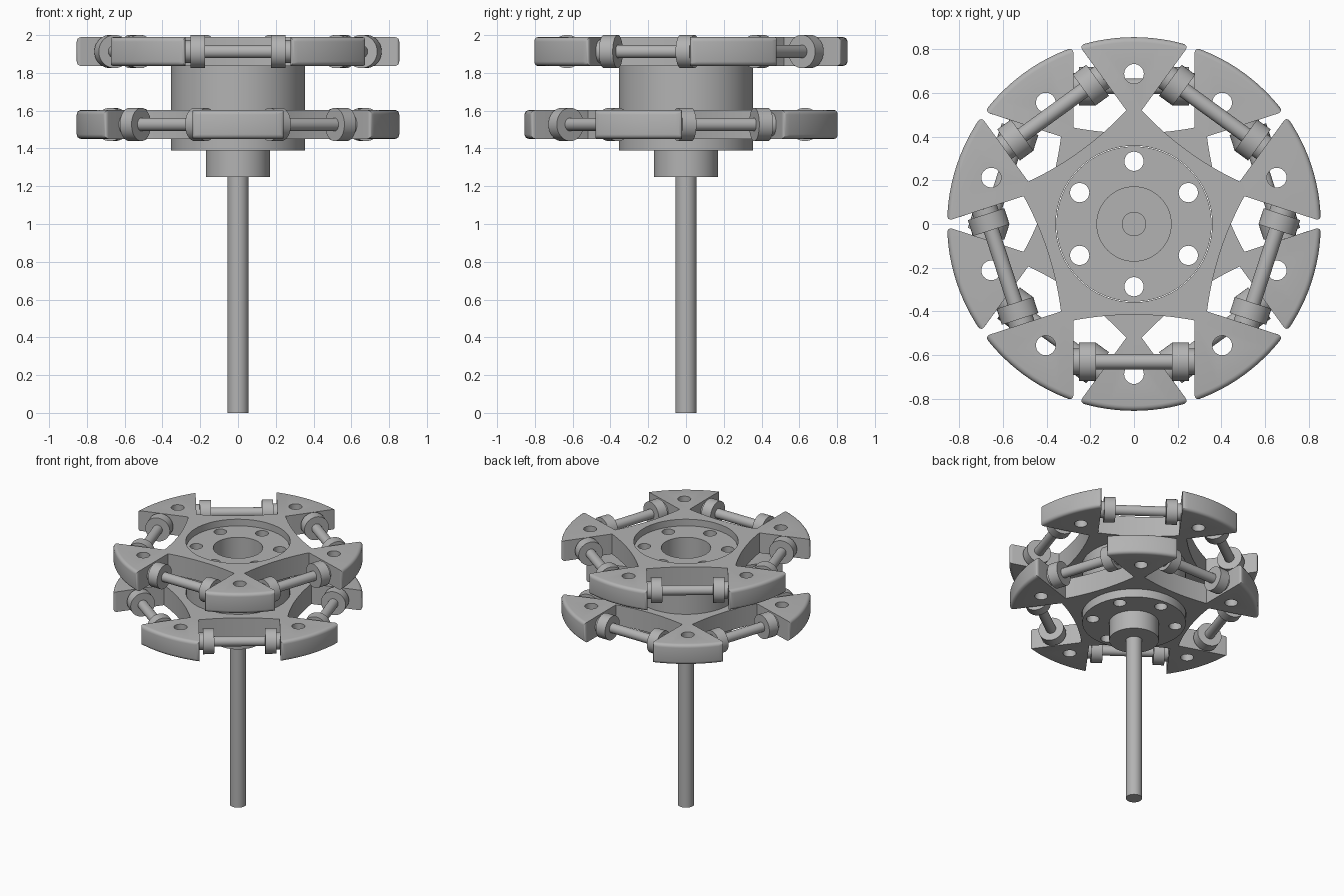
import bpy
import bmesh
from math import sin, cos, pi, radians, hypot
from mathutils import Matrix, Vector

cube = bpy.data.objects.get("Cube")
if cube:
    bpy.data.objects.remove(cube)

GREY = (0.45, 0.45, 0.45, 1)
mat = bpy.data.materials.new("plain_grey")
mat.use_nodes = True
mat.diffuse_color = GREY
mat.node_tree.nodes["Principled BSDF"].inputs["Base Color"].default_value = GREY

THICK = 0.152          # wheel plate thickness
RIM = 0.855            # outer radius
NECK_R, NECK_W = 0.52, 0.035
SIDE = radians(36)     # half the angle between arms
LAYERS = (("upper", 1.913, pi / 2), ("lower", 1.527, -pi / 2))


def finish(obj):
    """Give material and smooth shading with sharp edges kept."""
    obj.data.materials.clear()
    obj.data.materials.append(mat)
    bpy.ops.object.select_all(action='DESELECT')
    obj.select_set(True)
    bpy.context.view_layer.objects.active = obj
    bpy.ops.object.shade_smooth_by_angle(angle=radians(35))
    return obj


def add(name, mesh, loc=(0, 0, 0), rot=(0, 0, 0)):
    obj = bpy.data.objects.new(name, mesh)
    bpy.context.collection.objects.link(obj)
    obj.location, obj.rotation_euler = loc, rot
    return obj


def circle(r, cx=0, cy=0, n=32):
    return [(cx + r * cos(2 * pi * i / n), cy + r * sin(2 * pi * i / n)) for i in range(n)]


def extruded(name, loops, thick):
    """Mesh of a flat outline with holes, extruded about z = 0."""
    curve = bpy.data.curves.new(name, 'CURVE')
    curve.dimensions, curve.fill_mode, curve.extrude = '2D', 'BOTH', thick / 2
    for loop in loops:
        spline = curve.splines.new('POLY')
        spline.points.add(len(loop) - 1)
        for p, (x, y) in zip(spline.points, loop):
            p.co = (x, y, 0, 1)
        spline.use_cyclic_u = True
    tmp = add(name + "_outline", curve)
    bpy.context.view_layer.update()
    graph = bpy.context.evaluated_depsgraph_get()
    mesh = bpy.data.meshes.new_from_object(tmp.evaluated_get(graph))
    bpy.data.objects.remove(tmp)
    bm = bmesh.new()
    bm.from_mesh(mesh)
    bmesh.ops.remove_doubles(bm, verts=bm.verts, dist=1e-5)
    bmesh.ops.recalc_face_normals(bm, faces=bm.faces)
    bm.to_mesh(mesh)
    bm.free()
    return mesh


def lathe(name, profile, n=40):
    """Mesh turned about z from (radius, height) points."""
    bm = bmesh.new()
    verts = [bm.verts.new((r, 0, z)) for r, z in profile]
    edges = [bm.edges.new(pair) for pair in zip(verts, verts[1:])]
    bmesh.ops.spin(bm, geom=verts + edges, cent=(0, 0, 0), axis=(0, 0, 1),
                   angle=2 * pi, steps=n, use_duplicate=False)
    bmesh.ops.remove_doubles(bm, verts=bm.verts, dist=1e-5)
    bmesh.ops.recalc_face_normals(bm, faces=bm.faces)
    mesh = bpy.data.meshes.new(name)
    bm.to_mesh(mesh)
    bm.free()
    return mesh


def head_mesh():
    """Wedge pointing along +x, with rounded rim and a drilled hole."""
    reach = 0.367
    cx, cy = NECK_R + reach * cos(SIDE), NECK_W + reach * sin(SIDE)
    half = math_angle = Vector((1, 0)).angle(Vector((cx, cy)))
    outline = [(NECK_R, NECK_W), (NECK_R, -NECK_W)]
    outline += [(RIM * cos(half * t / 6), RIM * sin(half * t / 6)) for t in range(-6, 7)]
    bm = bmesh.new()
    face = bm.faces.new([bm.verts.new((x, y, -THICK / 2)) for x, y in outline])
    new = bmesh.ops.extrude_face_region(bm, geom=[face])["geom"]
    bmesh.ops.translate(bm, vec=(0, 0, THICK),
                        verts=[g for g in new if isinstance(g, bmesh.types.BMVert)])
    bmesh.ops.recalc_face_normals(bm, faces=bm.faces)
    rim = [e for e in bm.edges
           if all(hypot(v.co.x, v.co.y) > RIM - 0.01 for v in e.verts)
           and e.calc_face_angle() > 0.8]
    bmesh.ops.bevel(bm, geom=rim, offset=0.024, segments=4, profile=0.5, affect='EDGES')
    mesh = bpy.data.meshes.new("arm_head")
    bm.to_mesh(mesh)
    bm.free()
    # Drill the hole
    head = add("head_blank", mesh)
    drill = add("drill", extruded("drill", [circle(0.045, 0.687)], 1))
    drill.hide_render = True
    cut = head.modifiers.new("hole", 'BOOLEAN')
    cut.operation, cut.solver, cut.object = 'DIFFERENCE', 'EXACT', drill
    bpy.context.view_layer.update()
    graph = bpy.context.evaluated_depsgraph_get()
    result = bpy.data.meshes.new_from_object(head.evaluated_get(graph))
    bpy.data.objects.remove(head)
    bpy.data.objects.remove(drill)
    return result


# Star plate outline: five slightly hollow sides between the necks
half_side = NECK_R * sin(SIDE) - NECK_W * cos(SIDE)
side_mid = 0.415
sag = NECK_R * cos(SIDE) + NECK_W * sin(SIDE) - side_mid
star = []
for k in range(5):
    turn = Matrix.Rotation(SIDE + k * 2 * SIDE, 2)
    for i in range(-8, 9):
        u = i / 8
        star.append(tuple(turn @ Vector((side_mid + sag * u * u, half_side * u))))

plate = extruded("star_plate", [star, circle(0.358, n=64)], THICK)
head = head_mesh()

# Axle with a collar and end cap at each end
half_axle = [(0.035, 0.175), (0.088, 0.175), (0.088, 0.252), (0.06, 0.252),
             (0.06, 0.29), (0, 0.29)]
axle = lathe("axle", [(r, -z) for r, z in reversed(half_axle)] + half_axle)

# Two wheel layers, turned against each other
for layer, z, start in LAYERS:
    finish(add(layer + "_star_plate", plate, (0, 0, z), (0, 0, start)))
    for k in range(5):
        a = start + k * 2 * SIDE
        finish(add(f"{layer}_arm_head_{k + 1}", head, (0, 0, z), (0, 0, a)))
        b = a + SIDE
        finish(add(f"{layer}_axle_{k + 1}", axle,
                   (0.63 * cos(b), 0.63 * sin(b), z), (pi / 2, 0, b)))

# Hub drum with a bore and six bolt holes
holes = [circle(0.044, 0.287 * cos(pi / 2 + k * pi / 3), 0.287 * sin(pi / 2 + k * pi / 3))
         for k in range(6)]
hub = extruded("hub", [circle(0.355, n=64), circle(0.17, n=48)] + holes, 0.55)
finish(add("hub", hub, (0, 0, 1.665)))

# Sleeve in the bore and the long shaft
finish(add("sleeve", lathe("sleeve", [(0, 1.25), (0.17, 1.25), (0.17, 1.45), (0, 1.45)], 48)))
finish(add("shaft", lathe("shaft", [(0, 0), (0.056, 0), (0.056, 1.46), (0, 1.46)])))
